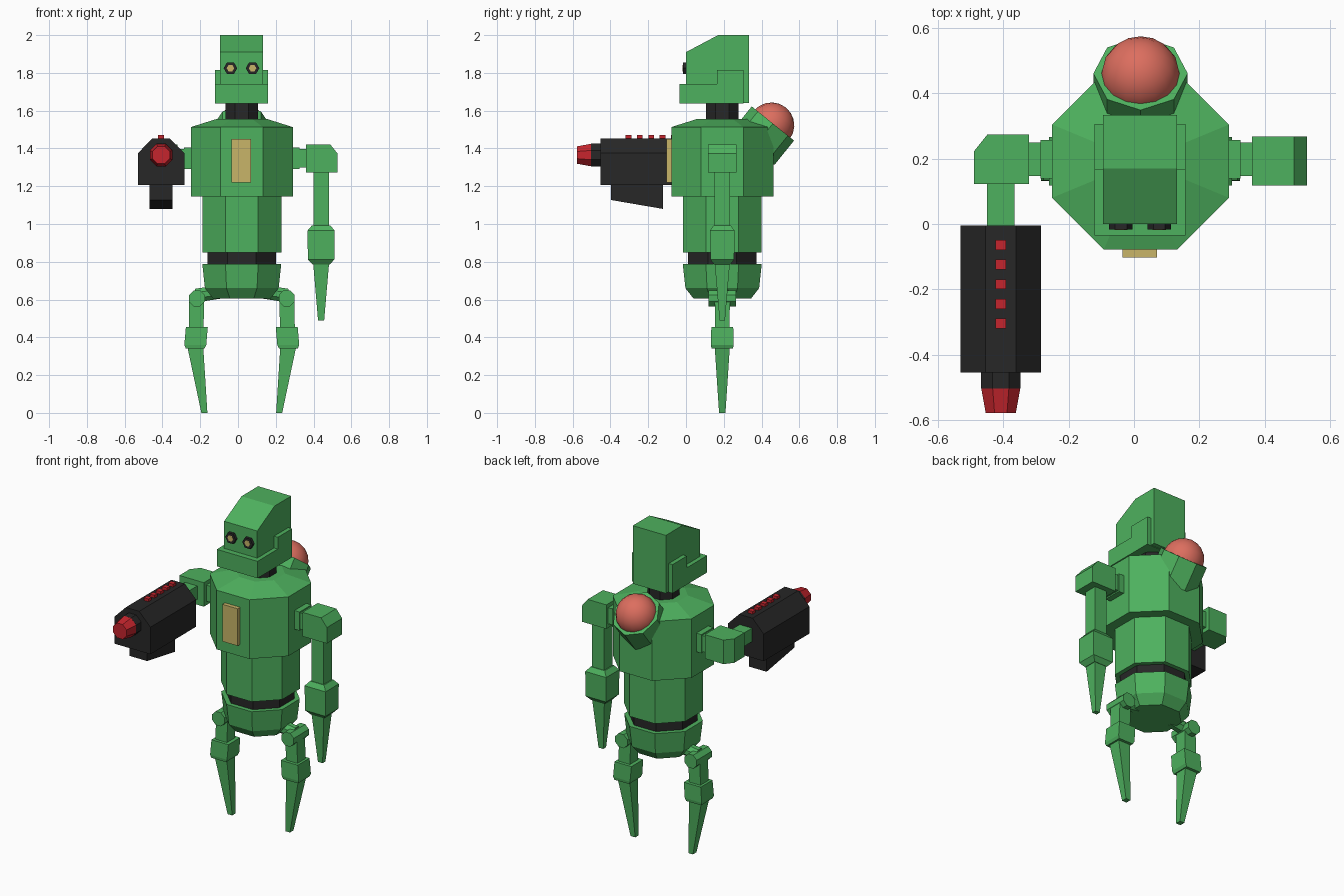
import bpy, bmesh
from math import pi, cos, sin, atan2
from mathutils import Vector, Matrix

if "Cube" in bpy.data.objects:
    bpy.data.objects.remove(bpy.data.objects["Cube"])

CX, CY = 0.02, 0.192  # body axis


def material(name, rgb):
    m = bpy.data.materials.new(name)
    m.diffuse_color = (*rgb, 1)
    m.use_nodes = True
    m.node_tree.nodes["Principled BSDF"].inputs["Base Color"].default_value = m.diffuse_color
    return m


GREEN = material("green", (0.076, 0.44, 0.112))
BLACK = material("black", (0.02, 0.02, 0.02))
TAN = material("tan", (0.58, 0.46, 0.14))
RED = material("red", (0.56, 0.018, 0.026))
SALMON = material("salmon", (0.72, 0.156, 0.114))


def finish(name, bm, mat):
    bmesh.ops.recalc_face_normals(bm, faces=bm.faces)
    me = bpy.data.meshes.new(name)
    bm.to_mesh(me)
    bm.free()
    me.materials.append(mat)
    ob = bpy.data.objects.new(name, me)
    bpy.context.collection.objects.link(ob)
    return ob


def loft(name, sections, mat):
    """Skin a stack of equal-length point rings and cap both ends."""
    bm = bmesh.new()
    rings = [[bm.verts.new(p) for p in s] for s in sections]
    n = len(rings[0])
    for a, b in zip(rings, rings[1:]):
        for i in range(n):
            j = (i + 1) % n
            bm.faces.new((a[i], a[j], b[j], b[i]))
    bm.faces.new(rings[0])
    bm.faces.new(rings[-1])
    return finish(name, bm, mat)


def extrude(name, profile, axis, lo, hi, mat):
    place = {"x": lambda a, b, t: (t, a, b),
             "y": lambda a, b, t: (a, t, b),
             "z": lambda a, b, t: (a, b, t)}[axis]
    return loft(name, [[place(a, b, t) for a, b in profile] for t in (lo, hi)], mat)


def box(name, x0, x1, y0, y1, z0, z1, mat):
    return extrude(name, [(x0, y0), (x1, y0), (x1, y1), (x0, y1)], "z", z0, z1, mat)


def turned(name, base, direction, profile, mat, sides=8, flat=True):
    """Many-sided solid along a direction; profile = (distance, radius)."""
    d = Vector(direction).normalized()
    v = Vector((1, 0, 0)) if abs(d.x) < 0.9 else Vector((0, 1, 0))
    w = d.cross(v)
    k = 1 / cos(pi / sides) if flat else 1  # flat: radius is across the flats
    off = 0.5 if flat else 0
    angles = [2 * pi * (i + off) / sides for i in range(sides)]
    return loft(name, [[Vector(base) + d * t + (v * cos(a) + w * sin(a)) * r * k
                        for a in angles] for t, r in profile], mat)


def taper(name, sections, mat):
    """Rectangular column; sections = (z, cx, cy, half x, half y)."""
    return loft(name, [[(x - a, y - b, z), (x + a, y - b, z), (x + a, y + b, z), (x - a, y + b, z)]
                       for z, x, y, a, b in sections], mat)


# Body stack
axis, up = (CX, CY, 0), (0, 0, 1)
turned("chest", axis, up, [(1.146, 0.27), (1.513, 0.27), (1.557, 0.13)], GREEN)
turned("abdomen", axis, up, [(0.85, 0.209), (1.15, 0.209)], GREEN)
turned("waist", axis, up, [(0.78, 0.182), (0.855, 0.182)], BLACK)
turned("pelvis", axis, up, [(0.605, 0.152), (0.66, 0.195), (0.788, 0.209)], GREEN)
turned("neck", axis, up, [(1.55, 0.086), (1.65, 0.086)], BLACK)
box("chest_panel", -0.035, 0.07, -0.103, -0.07, 1.22, 1.45, TAN)

# Head
extrude("head", [(0, 1.64), (0, 1.91), (0.17, 2), (0.333, 2), (0.333, 1.64)],
        "x", -0.095, 0.132, GREEN)
extrude("jaw", [(-0.035, 1.637), (-0.035, 1.742), (0.165, 1.742), (0.165, 1.815),
                (0.305, 1.815), (0.305, 1.637)], "x", -0.121, 0.158, GREEN)
for side, x in (("left", -0.04), ("right", 0.077)):
    turned(side + "_eye_rim", (x, 0.01, 1.825), (0, -1, 0), [(0, 0.036), (0.027, 0.036)],
           BLACK, 6, False)
    turned(side + "_eye_lens", (x, 0.01, 1.825), (0, -1, 0), [(0, 0.02), (0.029, 0.02)],
           TAN, 6, False)

# Domed pod on the upper back
tilt = Vector((0, 0.63, 0.78)).normalized()
rim = Vector((CX, 0.46, 1.532))
turned("pod_socket", rim, tilt, [(-0.165, 0.144), (0, 0.144)], GREEN, 8, False)
bm = bmesh.new()
bmesh.ops.create_uvsphere(bm, u_segments=16, v_segments=10, radius=0.121)
bm.transform(Matrix.Translation(rim - tilt * 0.012) @ Matrix.Rotation(-atan2(tilt.y, tilt.z), 4, "X"))
dome = finish("pod_dome", bm, SALMON)
dome.data.polygons.foreach_set("use_smooth", [True] * len(dome.data.polygons))

# Shoulders: the right block faces down, the left one faces forward
for side, s in (("left", -1), ("right", 1)):
    x = sorted((CX + s * 0.25, CX + s * 0.305))
    box(side + "_shoulder_collar", *x, 0.139, 0.256, 1.29, 1.406, GREEN)
    x = sorted((CX + s * 0.29, CX + s * 0.36))
    box(side + "_shoulder_link", *x, 0.146, 0.249, 1.298, 1.398, GREEN)


def shoulder_profile(s, lo, hi):
    return [(CX + s * 0.34, lo), (CX + s * 0.34, hi), (CX + s * 0.468, hi),
            (CX + s * 0.508, hi - 0.05), (CX + s * 0.508, lo)]


extrude("right_shoulder", shoulder_profile(1, 1.273, 1.422), "y", 0.117, 0.267, GREEN)
extrude("left_shoulder", shoulder_profile(-1, 0.122, 0.273), "z", 1.273, 1.422, GREEN)

# Right arm
AX = 0.44
taper("right_upper_arm", [(0.97, AX, CY, 0.041, 0.041), (1.28, AX, CY, 0.041, 0.041)], GREEN)
taper("right_forearm", [(0.785, AX, CY, 0.045, 0.042), (0.812, AX, CY, 0.07, 0.063),
                        (0.965, AX, CY, 0.072, 0.065), (0.993, AX, CY, 0.048, 0.045)], GREEN)
taper("right_claw", [(0.488, AX, CY, 0.016, 0.014), (0.815, AX, CY, 0.044, 0.042)], GREEN)

# Left arm with blaster
GX = -0.407
box("left_upper_arm", GX - 0.042, GX + 0.042, -0.02, 0.13, 1.306, 1.39, GREEN)
extrude("blaster_body", [(GX - 0.123, 1.207), (GX + 0.123, 1.207), (GX + 0.123, 1.375),
                         (GX + 0.046, 1.453), (GX - 0.046, 1.453), (GX - 0.123, 1.375)],
        "y", -0.453, -0.005, BLACK)
extrude("blaster_magazine", [(-0.397, 1.22), (-0.122, 1.22), (-0.122, 1.08), (-0.397, 1.127)],
        "x", GX - 0.061, GX + 0.061, BLACK)
muzzle = (GX, -0.44, 1.365)
turned("blaster_barrel", muzzle, (0, -1, 0), [(0, 0.06), (0.062, 0.06)], BLACK)
turned("blaster_tip", muzzle, (0, -1, 0), [(0.06, 0.06), (0.137, 0.046)], RED)
for i in range(5):
    y = -0.064 - 0.06 * i
    box(f"blaster_light_{i + 1}", GX - 0.016, GX + 0.016, y - 0.015, y + 0.015, 1.44, 1.47, RED)

# Legs
for side, s in (("left", -1), ("right", 1)):
    hx = CX + s * 0.238
    turned(side + "_hip_joint", (hx, CY - 0.074, 0.606), (0, 1, 0),
           [(0, 0.042), (0.148, 0.042)], GREEN)
    turned(side + "_hip_strut", (CX + s * 0.12, CY, 0.64), (s * 0.118, 0, -0.018),
           [(0, 0.036), (0.125, 0.036)], GREEN)
    taper(side + "_thigh", [(0.44, CX + s * 0.242, CY, 0.039, 0.039),
                            (0.61, hx, CY, 0.04, 0.04)], GREEN)
    taper(side + "_knee", [(0.342, CX + s * 0.247, CY, 0.05, 0.057),
                           (0.36, CX + s * 0.246, CY, 0.058, 0.06),
                           (0.455, CX + s * 0.238, CY, 0.058, 0.058)], GREEN)
    taper(side + "_shin", [(0, CX + s * 0.198, CY, 0.016, 0.017),
                           (0.35, CX + s * 0.246, CY, 0.042, 0.04)], GREEN)
